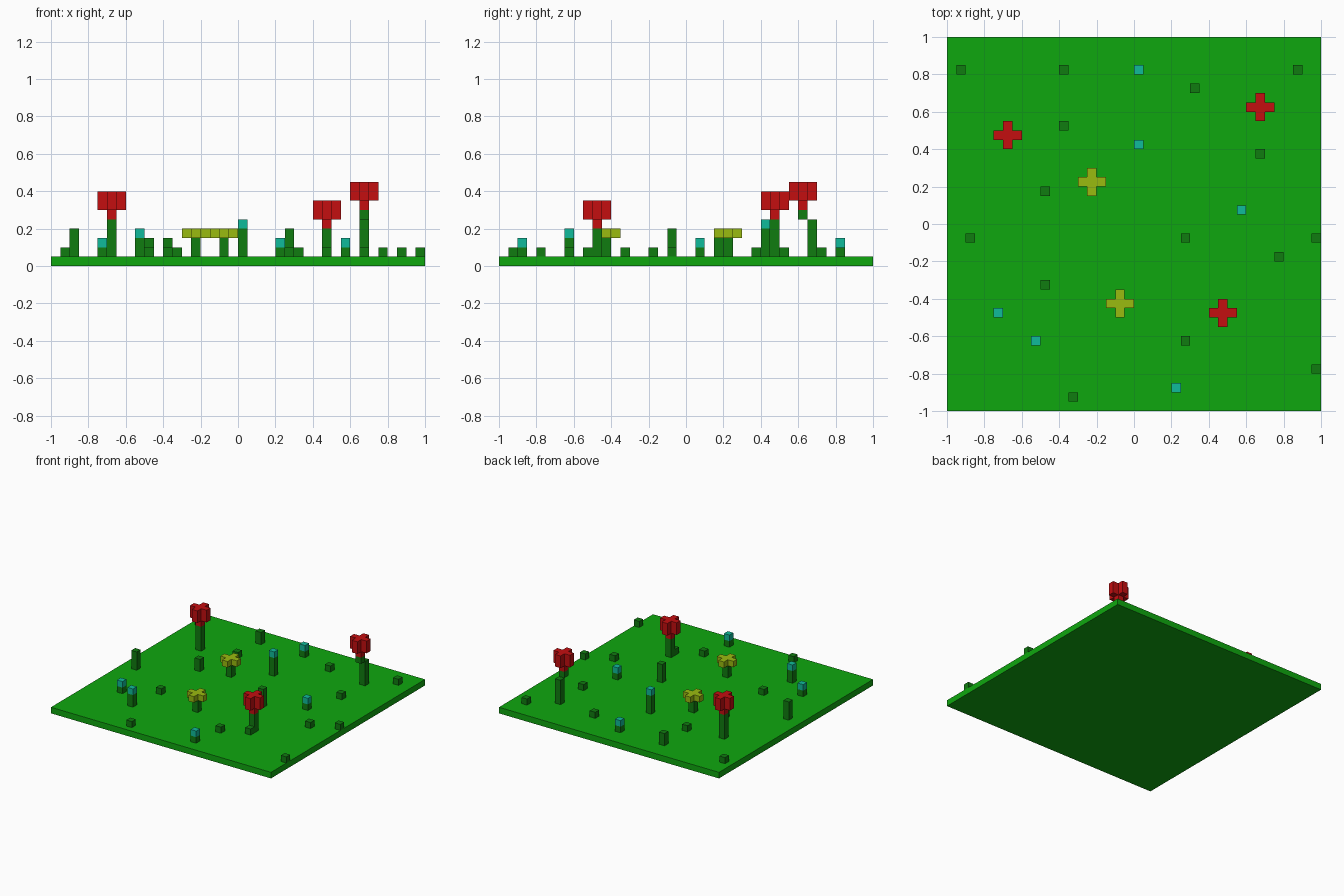
import bpy, bmesh

cube = bpy.data.objects.get("Cube")
if cube:
    bpy.data.objects.remove(cube, do_unlink=True)

U = 0.05  # side of one block


def material(name, rgb):
    # 0-255 display colour to linear values
    lin = [(c / 255 / 12.92) if c < 11 else ((c / 255 + 0.055) / 1.055) ** 2.4 for c in rgb]
    m = bpy.data.materials.new(name)
    m.use_nodes = True
    m.diffuse_color = (*lin, 1)
    m.node_tree.nodes["Principled BSDF"].inputs["Base Color"].default_value = (*lin, 1)
    return m


LAWN = material("lawn green", (15, 167, 15))
STEM = material("stem green", (16, 124, 16))
RED = material("petal red", (196, 14, 16))
YELLOW = material("petal yellow", (154, 187, 16))
TEAL = material("bud teal", (16, 187, 155))


def prism(name, outline, z0, z1, mat):
    """Extrude a closed outline of (x, y) points from z0 up to z1."""
    bm = bmesh.new()
    base = bm.faces.new([bm.verts.new((x, y, z0)) for x, y in outline])
    top = bmesh.ops.extrude_face_region(bm, geom=[base])["geom"]
    bmesh.ops.translate(bm, vec=(0, 0, z1 - z0),
                        verts=[v for v in top if isinstance(v, bmesh.types.BMVert)])
    bmesh.ops.recalc_face_normals(bm, faces=bm.faces)
    mesh = bpy.data.meshes.new(name)
    bm.to_mesh(mesh)
    bm.free()
    mesh.materials.append(mat)
    ob = bpy.data.objects.new(name, mesh)
    bpy.context.collection.objects.link(ob)
    return ob


def column(name, x, y, z0, z1, mat, half=U / 2):
    corners = [(-half, -half), (half, -half), (half, half), (-half, half)]
    return prism(name, [(x + a, y + b) for a, b in corners], z0, z1, mat)


def cross(name, x, y, z0, z1, mat):
    """Plus-shaped bloom, three blocks across."""
    a, b = U / 2, 1.5 * U
    quarter = [(b, -a), (b, a), (a, a)]
    pts = []
    for _ in range(4):
        pts += quarter
        quarter = [(-q, p) for p, q in quarter]
    return prism(name, [(x + p, y + q) for p, q in pts], z0, z1, mat)


# Ground slab
column("lawn", 0, 0, 0, U, LAWN, half=1.0)

# Grass blades: x, y, top height
grass = [
    (-0.925, 0.825, 0.10), (-0.375, 0.825, 0.15), (0.875, 0.825, 0.10),
    (0.325, 0.725, 0.10), (-0.375, 0.525, 0.10), (0.675, 0.375, 0.10),
    (-0.475, 0.175, 0.15), (-0.875, -0.075, 0.20), (0.275, -0.075, 0.20),
    (0.975, -0.075, 0.10), (0.775, -0.175, 0.10), (-0.475, -0.325, 0.10),
    (0.275, -0.625, 0.10), (0.975, -0.775, 0.10), (-0.325, -0.925, 0.10),
]
for x, y, top in grass:
    column("grass_blade", x, y, U, top, STEM)

# Small buds: x, y, stem height
buds = [
    (0.025, 0.825, 0.10), (0.025, 0.425, 0.20), (0.575, 0.075, 0.10),
    (-0.725, -0.475, 0.10), (-0.525, -0.625, 0.15), (0.225, -0.875, 0.10),
]
for x, y, top in buds:
    column("bud_stem", x, y, U, top, STEM)
    column("bud", x, y, top, top + U, TEAL)

# Flat yellow flowers
for x, y in [(-0.225, 0.225), (-0.075, -0.425)]:
    column("yellow_flower_stem", x, y, U, 0.15, STEM)
    cross("yellow_flower_bloom", x, y, 0.15, 0.20, YELLOW)

# Tall red flowers: x, y, stem height
for x, y, top in [(-0.675, 0.475, 0.25), (0.475, -0.475, 0.20), (0.675, 0.625, 0.30)]:
    if top == 0.30:  # the tallest stem steps sideways under its bloom
        column("red_flower_lower_stem", x, y + U, U, top - U, STEM)
        column("red_flower_upper_stem", x, y, top - U, top, STEM)
    else:
        column("red_flower_stem", x, y, U, top, STEM)
    column("red_flower_neck", x, y, top, top + U, RED)
    cross("red_flower_bloom", x, y, top + U, top + 3 * U, RED)

# Leaf at the foot of the front red flower
column("red_flower_leaf", 0.475, -0.525, U, 0.10, STEM)
